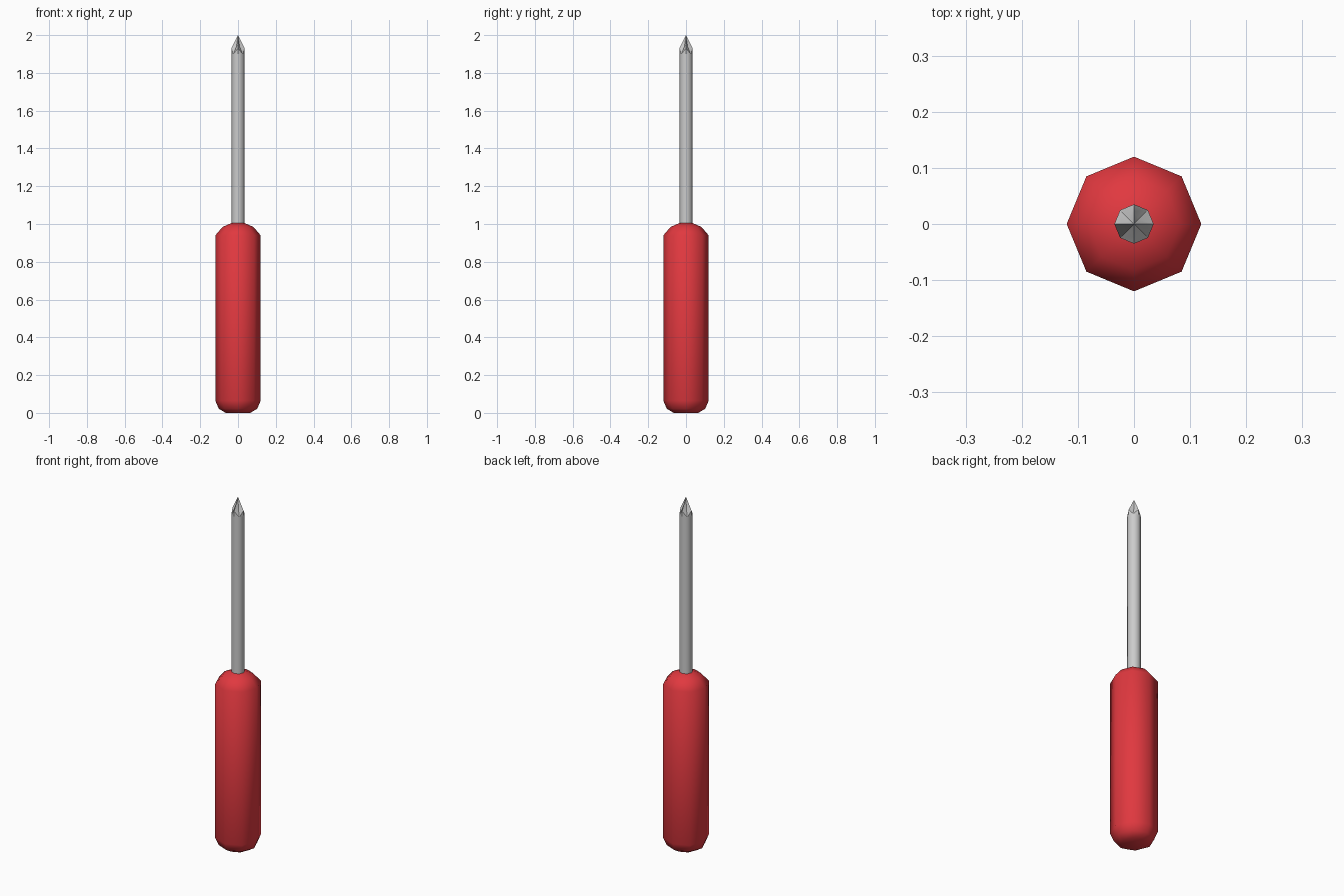
import bpy, bmesh
from math import sin, cos, pi

if "Cube" in bpy.data.objects:
    bpy.data.objects.remove(bpy.data.objects["Cube"])

SIDES = 8


def ring(bm, points):
    # one (radius, height) pair per corner, repeated around the axis
    out = []
    for i in range(SIDES):
        r, z = points[i % len(points)]
        a = 2 * pi * i / SIDES
        out.append(bm.verts.new((r * cos(a), r * sin(a), z)))
    return out


def turned(name, levels, apex=None, color=None, angle=40):
    bm = bmesh.new()
    rings = [ring(bm, p) for p in levels]
    for a, b in zip(rings, rings[1:]):
        for i in range(SIDES):
            j = (i + 1) % SIDES
            bm.faces.new((a[i], a[j], b[j], b[i]))
    bm.faces.new(rings[0][::-1])
    if apex is None:
        bm.faces.new(rings[-1])
    else:
        top = bm.verts.new((0, 0, apex))
        for i in range(SIDES):
            bm.faces.new((rings[-1][i], rings[-1][(i + 1) % SIDES], top))
    bmesh.ops.recalc_face_normals(bm, faces=bm.faces)
    me = bpy.data.meshes.new(name)
    bm.to_mesh(me)
    bm.free()
    ob = bpy.data.objects.new(name, me)
    bpy.context.collection.objects.link(ob)
    if color:
        mat = bpy.data.materials.new(name + "_colour")
        mat.diffuse_color = color
        mat.use_nodes = True
        mat.node_tree.nodes["Principled BSDF"].inputs["Base Color"].default_value = mat.diffuse_color
        me.materials.append(mat)
    bpy.context.view_layer.objects.active = ob
    ob.select_set(True)
    bpy.ops.object.shade_smooth_by_angle(angle=angle * pi / 180)
    ob.select_set(False)
    return ob


# Handle: eight-sided grip with rounded ends
profile = [(0.065, 0.0), (0.102, 0.022), (0.12, 0.065), (0.12, 0.94),
           (0.082, 0.984), (0.035, 1.005)]
turned("handle", [[p] for p in profile], color=(0.75, 0.04, 0.05, 1), angle=80)

# Shaft: slim eight-sided rod
turned("shaft", [[(0.035, 0.99)], [(0.035, 1.90)]], angle=50)

# Cross tip: four ridges on the axes, grooves on the diagonals
turned("cross_tip", [[(0.035, 1.895)],
                     [(0.035, 1.93), (0.035, 1.90)],
                     [(0.0225, 1.955), (0.012, 1.94)]],
       apex=2.0, angle=20)
